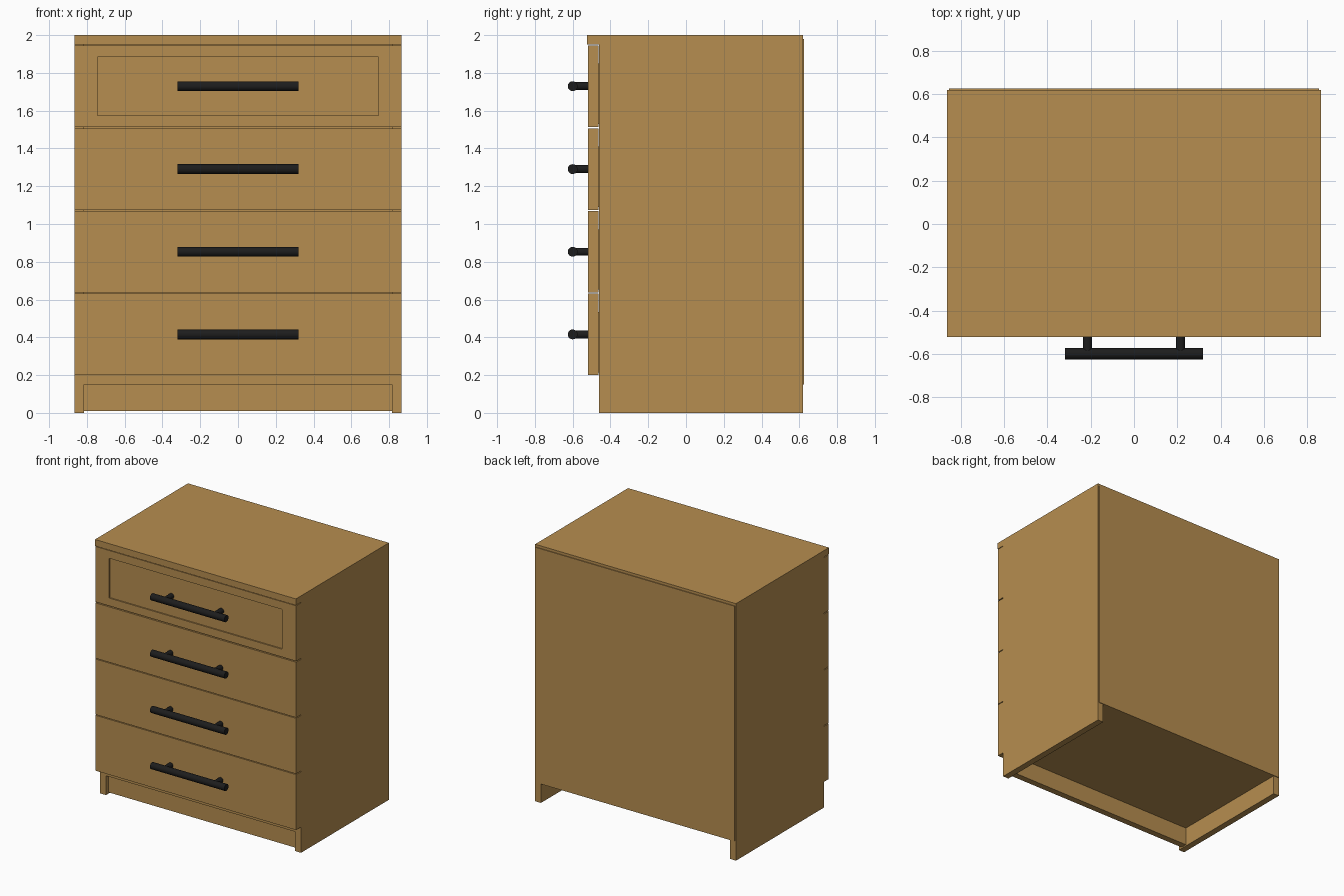
import bpy, bmesh, math
from mathutils import Matrix

if "Cube" in bpy.data.objects:
    bpy.data.objects.remove(bpy.data.objects["Cube"])


def material(name, color):
    m = bpy.data.materials.new(name)
    m.diffuse_color = color
    m.use_nodes = True
    m.node_tree.nodes["Principled BSDF"].inputs["Base Color"].default_value = m.diffuse_color
    return m


WOOD = material("oak", (0.47, 0.27, 0.08, 1))
BLACK = material("black_metal", (0.012, 0.012, 0.012, 1))


def finish(name, bm, mat):
    me = bpy.data.meshes.new(name)
    bm.to_mesh(me)
    bm.free()
    me.materials.append(mat)
    ob = bpy.data.objects.new(name, me)
    bpy.context.collection.objects.link(ob)
    return ob


def add_box(bm, x0, x1, y0, y1, z0, z1):
    mat = Matrix.Translation(((x0 + x1) / 2, (y0 + y1) / 2, (z0 + z1) / 2)) \
        @ Matrix.Diagonal((x1 - x0, y1 - y0, z1 - z0, 1))
    bmesh.ops.create_cube(bm, size=1, matrix=mat)


def panel(name, *bounds):
    bm = bmesh.new()
    add_box(bm, *bounds)
    return finish(name, bm, WOOD)


W, T = 0.865, 0.05          # half width, board thickness
FRONT, CARCASS, BACK = -0.52, -0.46, 0.62

# Carcass boards
panel("left_side", -W, -W + T, CARCASS, BACK, 0, 1.95)
panel("right_side", W - T, W, CARCASS, BACK, 0, 1.95)
panel("top_board", -W, W, -0.523, BACK, 1.95, 2.0)
panel("bottom_board", -W + T, W - T, CARCASS, BACK, 0.15, 0.2)
panel("plinth", -W + T, W - T, -0.43, -0.38, 0.01, 0.15)
panel("back_panel", -W + 0.01, W - 0.01, BACK, 0.626, 0.15, 1.98)


def drawer_front(name, z0, z1, recess):
    bm = bmesh.new()
    add_box(bm, -W, W, FRONT, CARCASS - 0.003, z0, z1)
    if recess:
        # Shallow sunken panel
        bm.normal_update()
        face = min(bm.faces, key=lambda f: f.normal.y)
        bmesh.ops.inset_region(bm, faces=[face], thickness=0.086)
        for v in face.verts:
            v.co.x = math.copysign(0.745, v.co.x)
        inner = bmesh.ops.extrude_discrete_faces(bm, faces=[face])["faces"][0]
        bmesh.ops.translate(bm, verts=inner.verts, vec=(0, 0.01, 0))
    finish(name, bm, WOOD)


def drawer_box(name, z0, z1):
    # Open-topped tray behind the front
    w, y0, y1, t = 0.79, CARCASS - 0.002, 0.56, 0.03
    bm = bmesh.new()
    add_box(bm, -w, -w + t, y0, y1, z0, z1)
    add_box(bm, w - t, w, y0, y1, z0, z1)
    add_box(bm, -w + t, w - t, y0, y0 + t, z0, z1)
    add_box(bm, -w + t, w - t, y1 - t, y1, z0, z1)
    add_box(bm, -w + t, w - t, y0 + t, y1 - t, z0, z0 + 0.015)
    finish(name, bm, WOOD)


def handle(name, z, recess):
    bm = bmesh.new()

    def rod(radius, length, matrix):
        bmesh.ops.create_cone(bm, cap_ends=True, segments=24, radius1=radius,
                              radius2=radius, depth=length, matrix=matrix)

    rod(0.026, 0.64, Matrix.Translation((0, -0.6, z)) @ Matrix.Rotation(math.pi / 2, 4, 'Y'))
    end = FRONT + (0.01 if recess else 0)
    for x in (-0.215, 0.215):
        rod(0.021, end + 0.6, Matrix.Translation((x, (end - 0.6) / 2, z))
            @ Matrix.Rotation(math.pi / 2, 4, 'X'))
    for f in bm.faces:
        f.smooth = len(f.verts) == 4
    for e in bm.edges:
        e.smooth = all(len(f.verts) == 4 for f in e.link_faces)
    finish(name, bm, BLACK)


# Four drawers, bottom to top
spans = [(0.2, 0.631), (0.637, 1.069), (1.075, 1.506), (1.514, 1.945)]
for i, (z0, z1) in enumerate(spans):
    top = i == 3
    drawer_front(f"drawer_front_{i + 1}", z0, z1, top)
    drawer_box(f"drawer_box_{i + 1}", z0 + 0.015, z0 + 0.335)
    handle(f"drawer_handle_{i + 1}", (z0 + z1) / 2, top)
